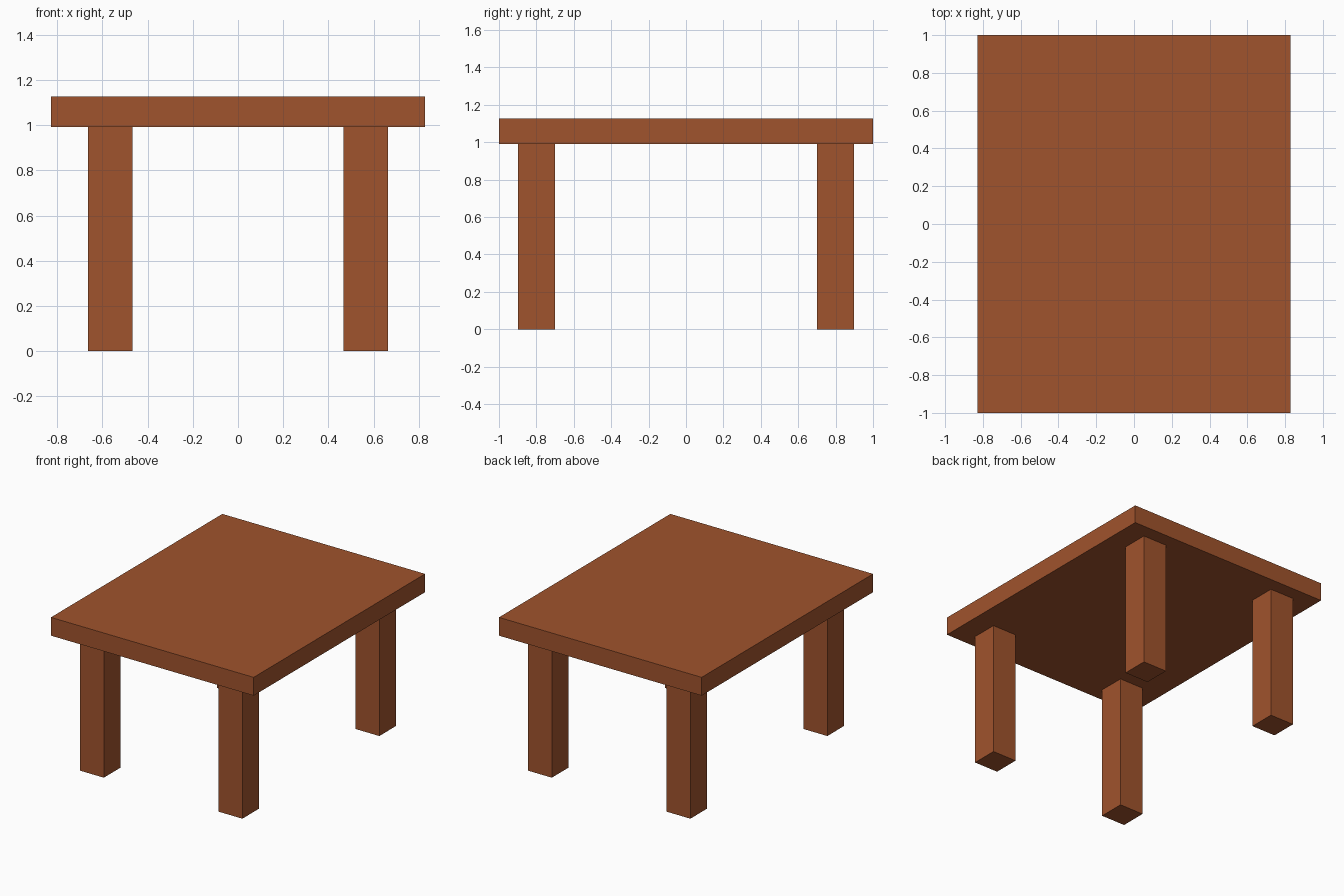
import bpy

if "Cube" in bpy.data.objects:
    bpy.data.objects.remove(bpy.data.objects["Cube"])

wood = bpy.data.materials.new("brown wood")
wood.diffuse_color = (0.352, 0.087, 0.026, 1)
wood.use_nodes = True
wood.node_tree.nodes["Principled BSDF"].inputs["Base Color"].default_value = wood.diffuse_color


def box(name, center, size):
    bpy.ops.mesh.primitive_cube_add(size=1, location=center)
    ob = bpy.context.object
    ob.name = name
    ob.scale = size
    bpy.ops.object.transform_apply(location=False, rotation=False, scale=True)
    ob.data.materials.append(wood)
    return ob


HEIGHT, UNDERSIDE = 1.127, 0.992
LEG = 0.196

# Table top slab
box("table_top", (0, 0, (HEIGHT + UNDERSIDE) / 2), (1.656, 2.0, HEIGHT - UNDERSIDE))

# Four square legs, mirrored about both axes
for y_name, sy in (("front", -1), ("back", 1)):
    for x_name, sx in (("left", -1), ("right", 1)):
        box(f"{y_name}_{x_name}_leg", (sx * 0.566, sy * 0.799, UNDERSIDE / 2),
            (LEG, LEG, UNDERSIDE))
